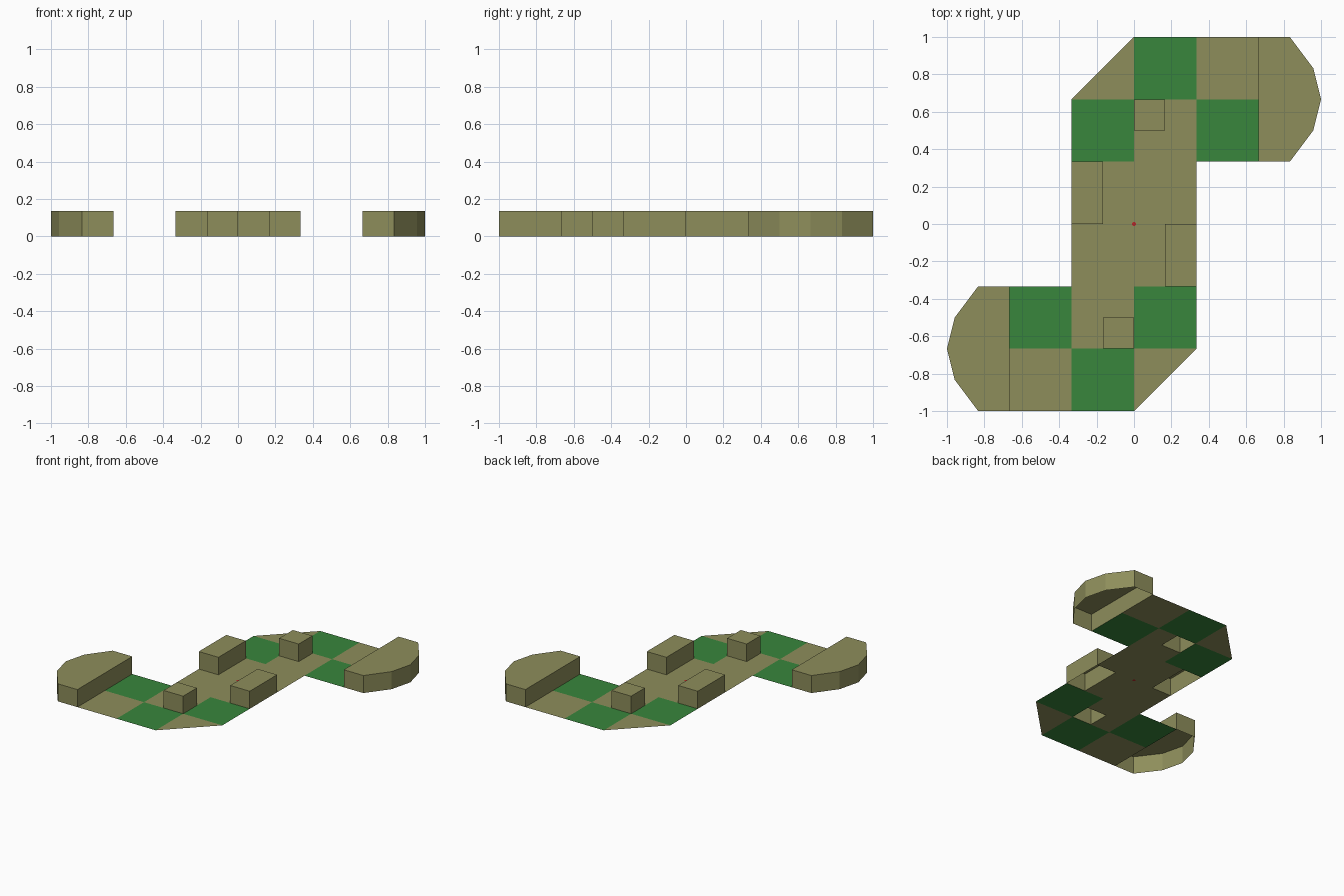
import bpy, bmesh

if "Cube" in bpy.data.objects:
    bpy.data.objects.remove(bpy.data.objects["Cube"])

U = 1 / 6       # layout module
H = 0.135       # height of the raised parts


def material(name, rgb):
    m = bpy.data.materials.new(name)
    m.diffuse_color = (*rgb, 1)
    m.use_nodes = True
    m.node_tree.nodes["Principled BSDF"].inputs["Base Color"].default_value = m.diffuse_color
    return m


OLIVE = material("olive", (0.27, 0.27, 0.105))
GREEN = material("green", (0.04, 0.24, 0.045))
RED = material("red", (0.5, 0.02, 0.02))


def finish(bm, name, *mats):
    me = bpy.data.meshes.new(name)
    bm.to_mesh(me)
    bm.free()
    for m in mats:
        me.materials.append(m)
    ob = bpy.data.objects.new(name, me)
    bpy.context.collection.objects.link(ob)
    return ob


def shell(name, outline, turn):
    """Upright walls and a top over an outline, open underneath."""
    bm = bmesh.new()
    low = [bm.verts.new((turn * x * U, turn * y * U, 0)) for x, y in outline]
    top = [bm.verts.new((v.co.x, v.co.y, H)) for v in low]
    bm.faces.new(top)
    for i in range(len(low)):
        j = (i + 1) % len(low)
        bm.faces.new((low[i], low[j], top[j], top[i]))
    finish(bm, name, OLIVE)


def box(x0, y0, x1, y1):
    return [(x0, y0), (x1, y0), (x1, y1), (x0, y1)]


# Flat S-shaped floor, open below the blocks, with green squares
holes = {(-2, 0), (-2, 1), (0, 3)}
green_squares = {(0, 2), (-1, 1), (1, 1)}
bm = bmesh.new()
for turn in (1, -1):
    for i in range(-2, 4):
        for j in range(6):
            if (i >= 2 and j < 2) or (i, j) in holes or j - i > 6:
                continue
            corners = box(i, j, i + 1, j + 1)
            if j - i == 6:          # cut-off outer corner
                corners = corners[:3]
            f = bm.faces.new([bm.verts.new((turn * x * U, turn * y * U, 0))
                              for x, y in corners])
            f.material_index = int((i // 2, j // 2) in green_squares)
bmesh.ops.remove_doubles(bm, verts=bm.verts, dist=0.001)
finish(bm, "floor", OLIVE, GREEN)

# Raised parts, repeated by a half turn
end_outline = [(4, 2), (5, 2), (5.75, 3), (6, 4), (5.75, 5), (5, 6), (4, 6)]
for side, turn in (("back", 1), ("front", -1)):
    shell(side + "_end_platform", end_outline, turn)
    shell(side + "_edge_block", box(-2, 0, -1, 2), turn)
    shell(side + "_small_block", box(0, 3, 1, 4), turn)

# Tiny red centre mark
bm = bmesh.new()
bmesh.ops.create_cone(bm, cap_ends=True, segments=6, radius1=0.012,
                      radius2=0.012, depth=0.002)
finish(bm, "centre_mark", RED)
